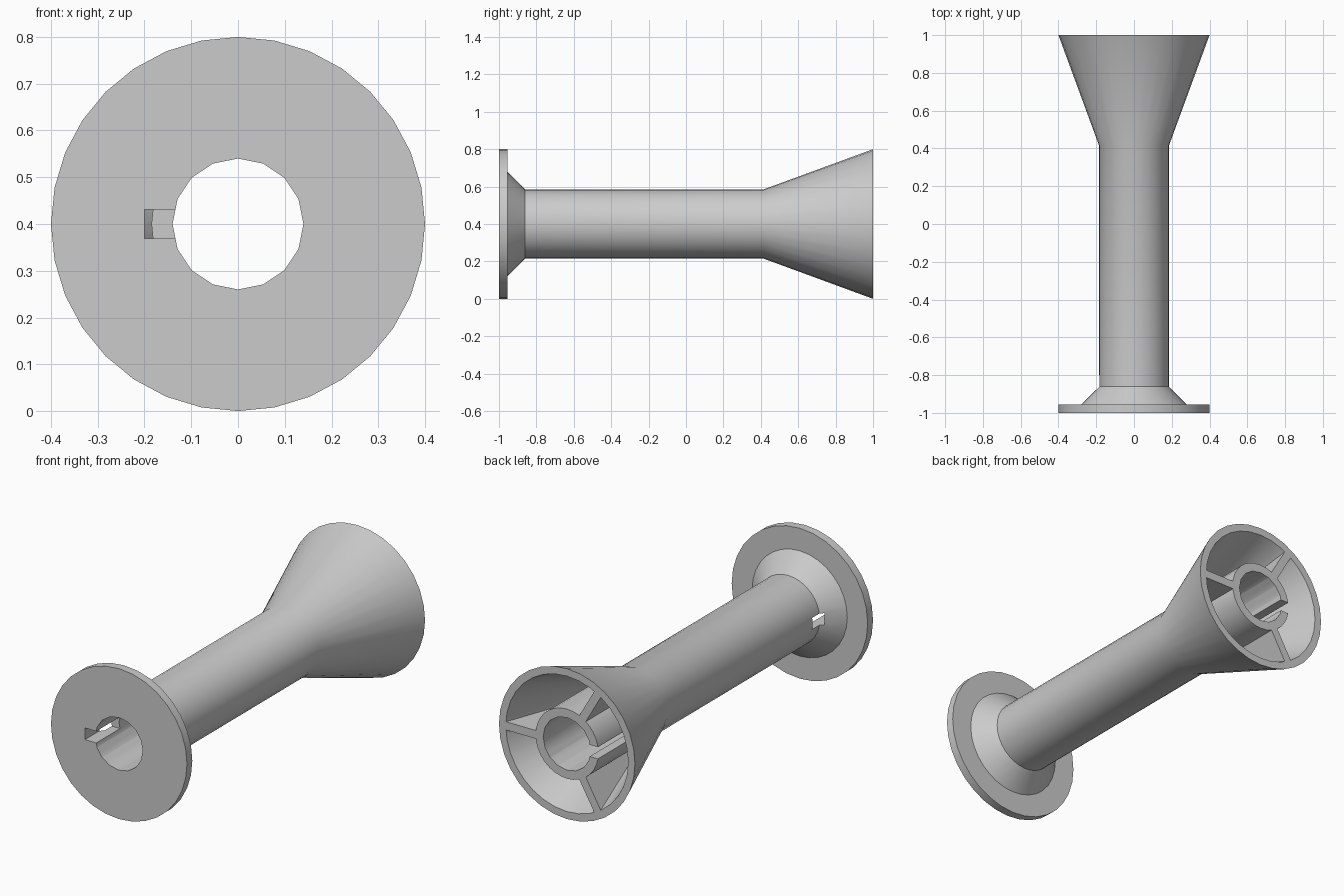
import bpy, bmesh, math
from mathutils import Matrix, Vector

if "Cube" in bpy.data.objects:
    bpy.data.objects.remove(bpy.data.objects["Cube"], do_unlink=True)

AXIS_Z = 0.4
CONE_START, BACK = 0.415, 1.0

grey = bpy.data.materials.new("plain grey")
grey.use_nodes = True
grey.diffuse_color = (0.6, 0.6, 0.6, 1)
grey.node_tree.nodes["Principled BSDF"].inputs["Base Color"].default_value = (0.6, 0.6, 0.6, 1)


def finish(name, bm):
    bmesh.ops.recalc_face_normals(bm, faces=bm.faces)
    mesh = bpy.data.meshes.new(name)
    bm.to_mesh(mesh)
    bm.free()
    mesh.materials.append(grey)
    obj = bpy.data.objects.new(name, mesh)
    bpy.context.collection.objects.link(obj)
    return obj


def lathe(name, profile, sides):
    """Revolve (radius, y) points around the long axis."""
    bm = bmesh.new()
    verts = [bm.verts.new((r, y, AXIS_Z)) for r, y in profile]
    edges = [bm.edges.new(pair) for pair in zip(verts, verts[1:])]
    bmesh.ops.spin(bm, geom=verts + edges, cent=(0, 0, AXIS_Z), axis=(0, 1, 0),
                   angle=math.tau, steps=sides)
    bmesh.ops.remove_doubles(bm, verts=bm.verts, dist=0.0005)
    return finish(name, bm)


def box(name, low, high):
    low, high = Vector(low), Vector(high)
    bm = bmesh.new()
    bmesh.ops.create_cube(bm, size=1, matrix=Matrix.Translation((low + high) / 2)
                          @ Matrix.Diagonal((high - low).to_4d()))
    return finish(name, bm)


def cut(target, cutter):
    cutter.hide_render = True
    mod = target.modifiers.new("cut", 'BOOLEAN')
    mod.operation, mod.solver, mod.object = 'DIFFERENCE', 'EXACT', cutter
    bpy.context.view_layer.objects.active = target
    bpy.ops.object.modifier_apply(modifier=mod.name)
    bpy.data.objects.remove(cutter, do_unlink=True)


# Flange, collar, tube and hollow flared end in one turned body
body = lathe("spool_body", [
    (0, -1), (0.4, -1), (0.4, -0.955), (0.28, -0.955), (0.185, -0.86),
    (0.185, CONE_START), (0.4, BACK), (0.36, BACK), (0.187, 0.53),
    (0.185, 0.53), (0.185, BACK), (0, BACK)], 32)

# Through bore, then a keyway at each end
cut(body, lathe("bore_cutter", [(0, -1.1), (0.14, -1.1), (0.14, 1.1), (0, 1.1)], 16))
for name, start, end in (("front_keyway", -1.1, -0.8), ("back_keyway", 0.57, 1.1)):
    cut(body, box(name, (-0.2, start, AXIS_Z - 0.031), (-0.1, end, AXIS_Z + 0.031)))

# Three ribs between the tube and the flared wall
parts = [body]
for i in range(3):
    bm = bmesh.new()
    outline = [(0.175, 0.5), (0.175, BACK), (0.385, BACK), (0.201, 0.5)]
    face = bm.faces.new([bm.verts.new((r, y, -0.022)) for r, y in outline])
    side = bmesh.ops.extrude_face_region(bm, geom=[face])["geom"]
    bmesh.ops.translate(bm, vec=(0, 0, 0.044),
                        verts=[v for v in side if isinstance(v, bmesh.types.BMVert)])
    bm.transform(Matrix.Translation((0, 0, AXIS_Z)) @ Matrix.Rotation(i * math.tau / 3, 4, 'Y'))
    parts.append(finish(f"flare_rib_{i + 1}", bm))

# Smooth the turned surfaces, keep the rims sharp
for obj in bpy.context.selected_objects:
    obj.select_set(False)
for obj in parts:
    obj.select_set(True)
bpy.context.view_layer.objects.active = body
bpy.ops.object.shade_smooth_by_angle(angle=math.radians(30))
